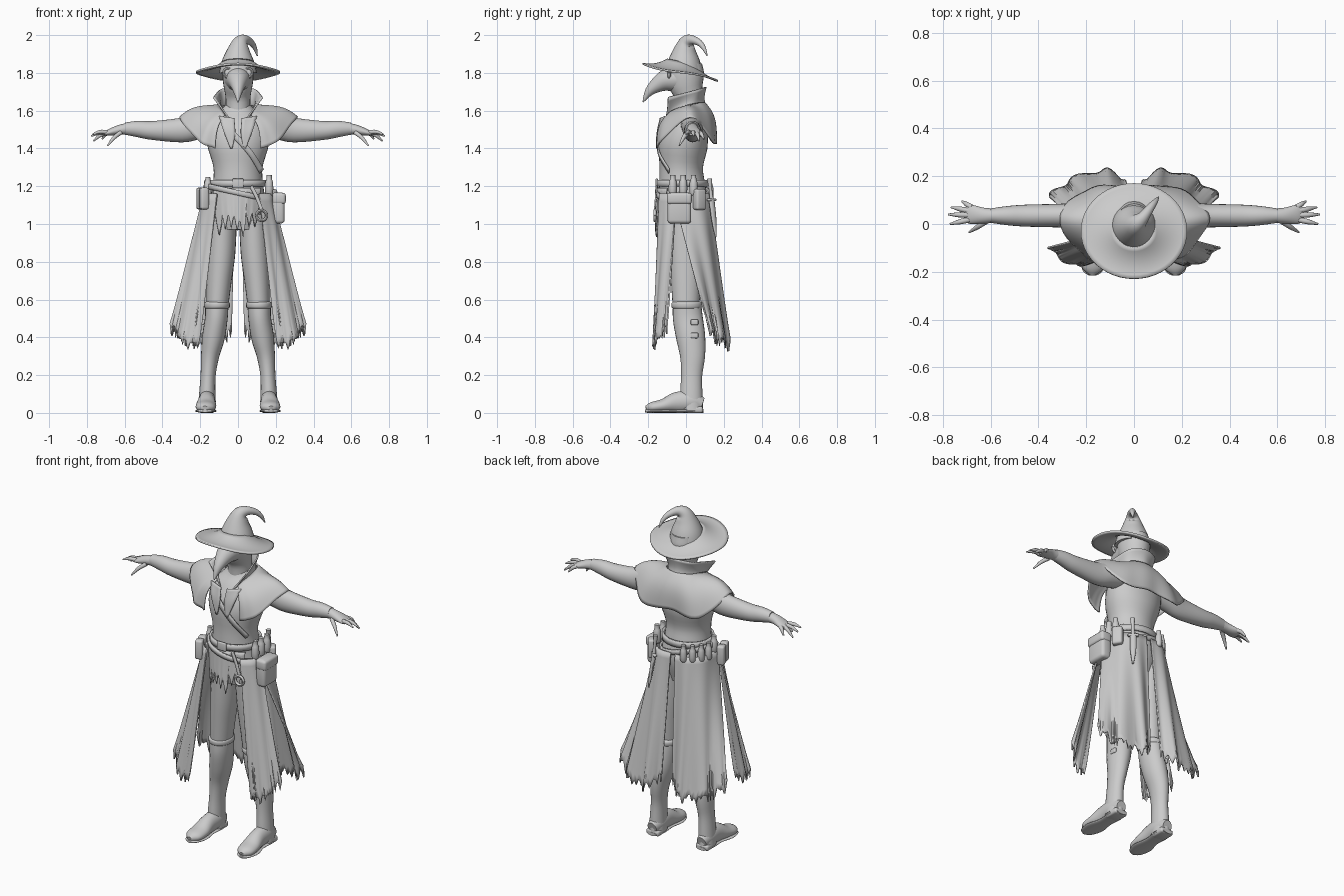
import bpy, bmesh, math, random
from mathutils import Vector, Matrix

random.seed(4)
if "Cube" in bpy.data.objects:
    bpy.data.objects.remove(bpy.data.objects["Cube"])

GREY = (0.6, 0.6, 0.6, 1)
cloth = bpy.data.materials.new("plain grey")
cloth.use_nodes = True
cloth.diffuse_color = GREY
cloth.node_tree.nodes["Principled BSDF"].inputs["Base Color"].default_value = GREY


def finish(name, bm, mirror=False, thick=0, angle=45):
    """Turn a bmesh into a smooth-shaded object, optionally mirrored and thickened."""
    bmesh.ops.remove_doubles(bm, verts=bm.verts, dist=1e-5)
    bmesh.ops.recalc_face_normals(bm, faces=bm.faces)
    mesh = bpy.data.meshes.new(name)
    bm.to_mesh(mesh)
    bm.free()
    for p in mesh.polygons:
        p.use_smooth = True
    mesh.set_sharp_from_angle(angle=math.radians(angle))
    mesh.materials.append(cloth)
    ob = bpy.data.objects.new(name, mesh)
    bpy.context.collection.objects.link(ob)
    if thick:
        mod = ob.modifiers.new("thickness", 'SOLIDIFY')
        mod.thickness, mod.offset = thick, 0
    if mirror:
        ob.modifiers.new("mirror", 'MIRROR')
    return ob


def along(rows, t):
    """Catmull-Rom sample of a list of tuples, t from 0 to 1."""
    pts = [Vector(r) for r in rows]
    f = min(max(t, 0), 1) * (len(pts) - 1)
    i = min(int(f), len(pts) - 2)
    s = f - i
    b, c = pts[i], pts[i + 1]
    a = pts[i - 1] if i else b * 2 - c
    d = pts[i + 2] if i + 2 < len(pts) else c * 2 - b
    return (b * 2 + (c - a) * s + (a * 2 - b * 5 + c * 4 - d) * s**2
            + (b * 3 - a - c * 3 + d) * s**3) * 0.5


def tube(name, rows, ref=(1, 0, 0), mirror=False, sides=24, steps=4):
    """Loft ellipses (x, y, z, radius along ref, radius across) along a path."""
    rows = [r if len(r) == 5 else r + (r[3],) for r in rows]
    n = (len(rows) - 1) * steps
    samples = [along(rows, k / n) for k in range(n + 1)]
    bm, rings = bmesh.new(), []
    for k, s in enumerate(samples):
        t = (samples[min(k + 1, n)] - samples[max(k - 1, 0)]).to_3d().normalized()
        a = Vector(ref)
        a = (a - t * a.dot(t)).normalized()
        b = t.cross(a)
        ra, rb = max(s[3], 0.001), max(s[4], 0.001)
        angles = [math.tau * j / sides for j in range(sides)]
        rings.append([bm.verts.new(s.to_3d() + a * ra * math.cos(q) + b * rb * math.sin(q))
                      for q in angles])
    for p, q in zip(rings, rings[1:]):
        for j in range(sides):
            bm.faces.new((p[j], p[j - 1], q[j - 1], q[j]))
    bm.faces.new(rings[0])
    bm.faces.new(rings[-1][::-1])
    return finish(name, bm, mirror)


def sheet(name, f, nu, nv, thick=0.008, mirror=False):
    """Cloth surface from a function of u (across) and v (down)."""
    bm = bmesh.new()
    g = [[bm.verts.new(f(i / nu, j / nv)) for j in range(nv + 1)] for i in range(nu + 1)]
    for i in range(nu):
        for j in range(nv):
            bm.faces.new((g[i][j], g[i + 1][j], g[i + 1][j + 1], g[i][j + 1]))
    return finish(name, bm, mirror, thick)


def draped(top, bottom, bulge=0, folds=0, waves=4, tear=0):
    """Sheet function between two edges, with bulge, folds and a torn hem."""
    tears = [random.uniform(-1, 1) * tear for _ in range(42)]

    def f(u, v):
        p = along(top, u).lerp(along(bottom, u), v)
        out = Vector((p.x, p.y, 0)).normalized()
        p += (out + Vector((0, 0, 1))) * bulge * math.sin(math.pi * v)
        p += out * folds * v * math.sin(u * waves * math.tau)
        p.z += tears[int(u * 40)] * v**6
        return p
    return f


def both(half):
    """Extend a half edge ending on the centre line to the other side."""
    return half + [(-x, y, z) for x, y, z in half[-2::-1]]


def box(name, loc, size, turn=0, mirror=False, round_=0.012):
    bm = bmesh.new()
    m = Matrix.Translation(loc) @ Matrix.Rotation(turn, 4, 'Z') @ Matrix.Diagonal((*size, 1))
    bmesh.ops.create_cube(bm, size=1, matrix=m)
    bmesh.ops.bevel(bm, geom=bm.edges[:], offset=round_, segments=3, profile=0.5, affect='EDGES')
    return finish(name, bm, mirror, angle=60)


def hoop(name, centre, radius, thick, mirror=False):
    """Ring that faces the front."""
    x, y, z = centre
    c = [(x + radius * math.cos(q), y, z + radius * math.sin(q), thick)
         for q in [math.tau * k / 16 for k in range(17)]]
    return tube(name, c, (0, 1, 0), mirror, sides=8, steps=1)


# Hat: drooping brim and curled crown
def brim(u, v):
    q = u * math.tau
    r = 0.07 + v * 0.14
    x, y = r * 1.06 * math.cos(q), -0.03 + r * 0.95 * math.sin(q)
    return Vector((x, y, 1.797 - 0.2 * y + 0.055 * (1 - v)**2 + 0.006 * v * math.sin(3 * q)))


sheet("hat_brim", brim, 48, 8, 0.01)
tube("hat_crown", [(0, -.012, 1.80, .10), (0, -.01, 1.86, .086), (.004, -.006, 1.92, .06),
                   (.015, .005, 1.962, .04), (.04, .03, 1.975, .025), (.07, .07, 1.96, .017),
                   (.09, .095, 1.93, .011), (.102, .112, 1.89, .003)], (.7, -.7, 0))

# Masked head
tube("head", [(0, .02, 1.58, .065, .07), (0, .015, 1.67, .066, .072), (0, 0, 1.74, .078, .092),
              (0, -.005, 1.80, .083, .1), (0, -.005, 1.85, .078, .09)])
tube("beak", [(0, -.03, 1.77, .076, .075), (0, -.1, 1.762, .06, .06), (0, -.15, 1.738, .042, .042),
              (0, -.195, 1.7, .024, .024), (0, -.228, 1.645, .003)])
hoop("goggle_rim", (.052, -.09, 1.8), .024, .007, True)
tube("goggle_lens", [(.052, -.08, 1.8, .024), (.052, -.094, 1.8, .018), (.052, -.098, 1.8, .002)],
     mirror=True, sides=16)

# Torso and shoulder garments
tube("torso", [(0, -.01, .97, .12, .09), (0, -.01, 1.1, .148, .125), (0, -.02, 1.2, .134, .122),
               (0, -.025, 1.3, .13, .115), (0, -.015, 1.42, .163, .13), (0, .01, 1.52, .16, .11),
               (0, .02, 1.58, .11, .085), (0, .02, 1.63, .065, .06)], sides=36)
neck = both([(.07, -.1, 1.575), (.085, -.07, 1.6), (.1, 0, 1.625), (.08, .07, 1.64), (0, .1, 1.64)])
cape_hem = both([(.12, -.152, 1.4), (.21, -.13, 1.44), (.312, .025, 1.565),
                 (.19, .145, 1.43), (0, .155, 1.44)])
sheet("shoulder_cape", draped(neck, cape_hem, 0.02, 0.004, 9), 64, 14)
collar_base = both([(.03, -.12, 1.54), (.085, -.07, 1.59), (.095, .03, 1.62), (0, .1, 1.635)])
collar_top = both([(.13, -.095, 1.67), (.115, -.02, 1.69), (.085, .075, 1.715), (0, .105, 1.725)])
sheet("collar", draped(collar_base, collar_top, -0.008), 36, 8)
lapel_in = [(.02, -.135, 1.56), (.015, -.152, 1.48), (.03, -.155, 1.4)]
lapel_out = [(.1, -.11, 1.57), (.08, -.142, 1.5), (.04, -.153, 1.4)]
sheet("lapel", draped(lapel_in, lapel_out), 10, 4, mirror=True)


def ribbon(name, path, width):
    sheet(name, lambda u, v: along(path, u) + Vector((v - .5, 0, v - .5)) * width, 20, 2)


ribbon("chest_strap", [(-.07, -.13, 1.52), (0, -.15, 1.45), (.07, -.142, 1.37), (.125, -.09, 1.28)], .022)

# Arms and hands
tube("arm", [(.1, .03, 1.53, .06, .055), (.22, .035, 1.515, .058, .068), (.3, .035, 1.497, .05, .065),
             (.45, .035, 1.495, .046, .05), (.53, .035, 1.503, .04, .043), (.6, .035, 1.505, .03, .032)],
     (0, 1, 0), True)
tube("palm", [(.58, .035, 1.505, .03, .031), (.63, .035, 1.498, .033, .026),
              (.68, .04, 1.485, .04, .018), (.705, .042, 1.478, .034, .01)], (0, 1, 0), True)
for finger, root, tip in [("little_finger", (.68, .07, 1.485), (.72, .095, 1.45)),
                          ("ring_finger", (.69, .055, 1.485), (.765, .07, 1.44)),
                          ("middle_finger", (.69, .037, 1.485), (.778, .04, 1.465)),
                          ("index_finger", (.69, .018, 1.485), (.77, 0, 1.475)),
                          ("thumb", (.62, .01, 1.485), (.69, -.035, 1.415))]:
    mid = (Vector(root) + Vector(tip)) / 2 + Vector((0, 0, .008))
    tube(finger, [(*root, .012), (*mid, .0105), (*tip, .004)], (0, 1, 0), True, sides=10)

# Legs, boots and feet
tube("thigh", [(.08, 0, 1.05, .075, .1), (.088, 0, .85, .074, .09), (.1, 0, .7, .066, .08),
               (.11, 0, .56, .058, .07)], mirror=True)
tube("boot_shaft", [(.112, .005, .58, .062, .075), (.115, .01, .5, .06, .079), (.13, .025, .4, .06, .077),
                    (.148, .035, .3, .048, .066), (.158, .03, .2, .04, .056), (.163, .028, .1, .043, .059),
                    (.165, .03, .02, .046, .06)], mirror=True)
tube("boot_cuff", [(.112, .004, .55, .058, .07), (.112, .004, .56, .067, .08),
                   (.111, .004, .58, .068, .081), (.111, .004, .59, .058, .07)], mirror=True)
tube("boot_foot", [(.165, .088, .045, .03, .035), (.164, .03, .06, .046, .055), (.166, -.05, .056, .046, .054),
                   (.169, -.12, .038, .054, .036), (.173, -.18, .029, .048, .028),
                   (.175, -.212, .022, .015, .015)], mirror=True)
tube("boot_sole", [(.165, .092, .01, .03, .01), (.165, .03, .01, .046, .01), (.166, -.05, .01, .042, .01),
                   (.17, -.13, .01, .058, .01), (.174, -.195, .01, .042, .01),
                   (.175, -.216, .01, .015, .008)], mirror=True)
box("boot_heel", (.165, .045, .017), (.085, .09, .034), mirror=True)
for z in (.48, .41):
    box("boot_buckle", (.183, .045, z), (.02, .04, .03), mirror=True, round_=.006)

# Split coat skirts with torn hems
sheet("front_coat_panel", draped([(.11, -.14, 1.16), (.16, -.1, 1.16), (.18, -.05, 1.16)],
      [(.2, -.17, .38), (.27, -.165, .36), (.362, -.1, .45)], 0, .008, 2, .03), 40, 20, mirror=True)
sheet("back_coat_panel", draped([(.165, -.07, 1.16), (.16, .05, 1.16), (.1, .115, 1.16), (.015, .125, 1.16)],
      [(.355, .115, .45), (.27, .18, .38), (.13, .225, .36), (.035, .185, .43)], 0, .012, 3, .035),
      40, 20, mirror=True)

# Ragged front of the tunic
strips = [random.uniform(.0, .1) for _ in range(7)]


def tunic(u, v):
    x = -.13 + .25 * u
    k = min(int(u * 7), 6)
    point = 1 - abs(2 * (u * 7 - k) - 1)
    return Vector((x * (1 - .12 * v), -.147 - .012 * v + 3.2 * x * x, 1.19 - v * (.12 + strips[k] * .6 + .08 * point)))


sheet("torn_tunic", tunic, 42, 8)


# Belts
def belt(name, z, tilt, rx, ry, height):
    def f(u, v):
        q = u * math.tau
        return Vector((rx * math.cos(q), -.02 + ry * math.sin(q), z - tilt * math.cos(q) + height * (v - .5)))
    sheet(name, f, 40, 2, .012)


belt("waist_belt", 1.215, 0, .142, .13, .035)
belt("slung_belt", 1.165, .035, .157, .138, .028)
box("belt_buckle", (0, -.155, 1.215), (.06, .015, .05), round_=.006)


# Pouches, vials, dagger and pendant
def vial(x, y, z, r=.019, h=.1):
    tube("vial", [(x, y, z, r * .6), (x, y, z + h * .12, r), (x, y, z + h * .6, r),
                  (x, y, z + h * .8, r * .7), (x, y, z + h, r * .65)], sides=12, steps=2)


box("large_pouch", (.214, -.035, 1.085), (.065, .125, .165), round_=.018)
box("large_pouch_flap", (.218, -.035, 1.135), (.07, .132, .06), round_=.015)
box("rear_pouch", (.175, .07, 1.13), (.05, .06, .11), .6)
for y in (-.07, -.015, .04):
    vial(.165, y, 1.15, .021, .11)
for x, y in [(-.195, -.06), (-.18, -.11)]:
    box("small_pouch", (x, y, 1.135), (.045, .048, .115), .3)
vial(-.16, -.04, 1.15, .02, .1)
for q in (2.0, 2.3, 2.6, 2.9):
    vial(.172 * math.cos(q), -.015 + .155 * math.sin(q), 1.13)
tube("dagger_grip", [(.115, .125, 1.24, .014), (.118, .13, 1.18, .009), (.12, .135, 1.13, .011)], sides=12)
box("dagger_guard", (.12, .136, 1.128), (.06, .02, .014), -.7, round_=.005)
tube("dagger_sheath", [(.12, .136, 1.125, .018, .012), (.13, .148, 1.02, .016, .01),
                       (.14, .158, .93, .004)], (.7, -.7, 0), sides=12)
ribbon("pendant_strap", [(.07, -.155, 1.2), (.1, -.16, 1.14), (.125, -.165, 1.075)], .014)
hoop("pendant_ring", (.125, -.165, 1.045), .027, .008)
